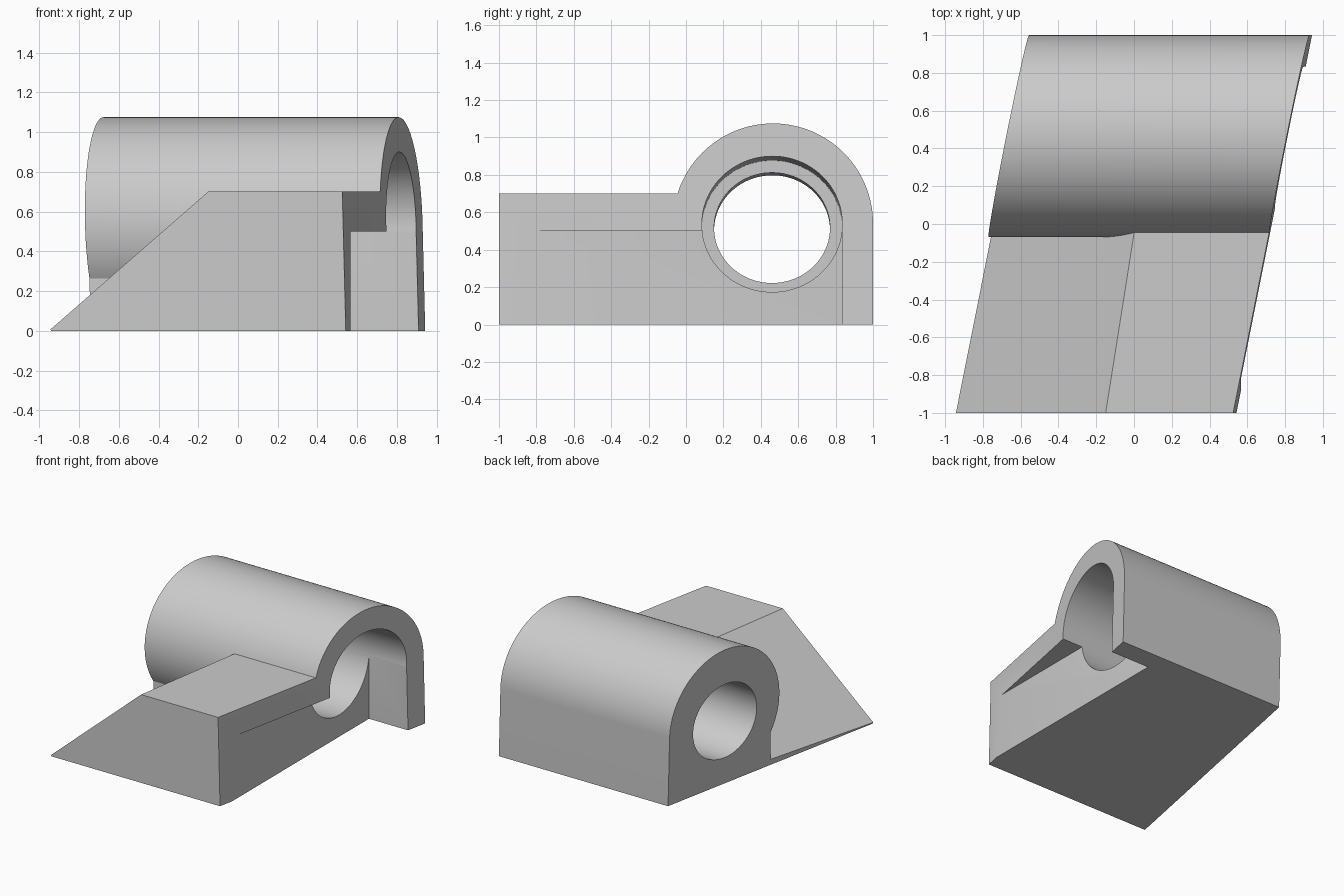
import bpy, bmesh
from math import sin, cos, pi, atan2
from mathutils import Vector

cube = bpy.data.objects.get("Cube")
if cube:
    bpy.data.objects.remove(cube, do_unlink=True)

grey = bpy.data.materials.new("plain grey")
grey.use_nodes = True
colour = (0.6, 0.6, 0.6, 1)
grey.diffuse_color = colour
grey.node_tree.nodes["Principled BSDF"].inputs["Base Color"].default_value = colour

HALF = 0.7425            # half length along x
CY, CZ, R = 0.465, 0.54, 0.535   # housing axis and radius
DECK = 0.70              # height of the front block


def arc(a0, a1, ry, rz, cy, cz, n):
    """Points of an elliptical arc in the yz plane."""
    return [(cy + ry * cos(a0 + (a1 - a0) * i / n),
             cz + rz * sin(a0 + (a1 - a0) * i / n)) for i in range(n + 1)]


def prism(name, profile, x0, x1, move=None, plane=None):
    """Extrude a yz profile along x, then optionally skew it and slice it."""
    bm = bmesh.new()
    face = bm.faces.new([bm.verts.new((x0, y, z)) for y, z in profile])
    ext = bmesh.ops.extrude_face_region(bm, geom=[face])
    moved = [v for v in ext["geom"] if isinstance(v, bmesh.types.BMVert)]
    bmesh.ops.translate(bm, verts=moved, vec=(x1 - x0, 0, 0))
    if move:
        for v in bm.verts:
            v.co += Vector(move(v.co))
    if plane:
        cut = bmesh.ops.bisect_plane(
            bm, geom=bm.verts[:] + bm.edges[:] + bm.faces[:],
            plane_co=plane[0], plane_no=plane[1], clear_inner=True)
        rim = [e for e in cut["geom_cut"] if isinstance(e, bmesh.types.BMEdge)]
        bmesh.ops.holes_fill(bm, edges=rim)
    bmesh.ops.recalc_face_normals(bm, faces=bm.faces)
    mesh = bpy.data.meshes.new(name)
    bm.to_mesh(mesh)
    bm.free()
    mesh.materials.append(grey)
    ob = bpy.data.objects.new(name, mesh)
    bpy.context.collection.objects.link(ob)
    return ob


def subtract(body, cutter):
    cutter.hide_render = True
    mod = body.modifiers.new("cut", 'BOOLEAN')
    mod.operation = 'DIFFERENCE'
    mod.solver = 'EXACT'
    mod.object = cutter
    bpy.context.view_layer.objects.active = body
    bpy.ops.object.modifier_apply(modifier=mod.name)
    bpy.data.objects.remove(cutter, do_unlink=True)


# Skewed body: front block and round-topped housing in one profile
deck_y = CY - (R ** 2 - (DECK - CZ) ** 2) ** 0.5
deck_angle = atan2(DECK - CZ, deck_y - CY)
outline = [(-1, 0), (1, 0)] + arc(0, deck_angle, R, R, CY, CZ, 64) + [(-1, DECK)]
body = prism("bearing_block", outline, -HALF, HALF,
             move=lambda p: (0.2 * p.y - 0.025 * p.z, 0, 0))

# Sloping ramp on the front block, leaving the housing round behind it
foot_angle = pi + atan2(0.28, CY)
waste = [(-1.3, -0.3), (0, -0.3)] + \
    arc(foot_angle, deck_angle, R, R, CY, CZ, 24) + [(-0.3, 0.8), (-1.3, 0.8)]
subtract(body, prism("ramp_cutter", waste, -1.5, 0.5,
                     plane=((-0.15, -1, DECK), (-0.873, 0.138, 1))))

# Rectangular pocket low on the left side
pocket = [(-1.3, -0.2), (0.833, -0.2), (0.833, 0.5), (-1.3, 0.5)]
subtract(body, prism("pocket_cutter", pocket, 0.566, 1.3))

# Stepped bore with a slight fall along its length
for ry, rz, x0, x1 in ((0.375, 0.36, -0.1, 1.3), (0.31, 0.295, -1.3, 0.2)):
    ring = arc(0, 2 * pi, ry, rz, 0.46, 0.54, 96)[:-1]
    subtract(body, prism("bore_cutter", ring, x0, x1,
                         move=lambda p: (0, 0, 0.025 * (p.x - 0.82))))

# Smooth the curved faces and keep the edges crisp
bpy.ops.object.select_all(action='DESELECT')
body.select_set(True)
bpy.context.view_layer.objects.active = body
bpy.ops.object.shade_smooth_by_angle(angle=0.4)
